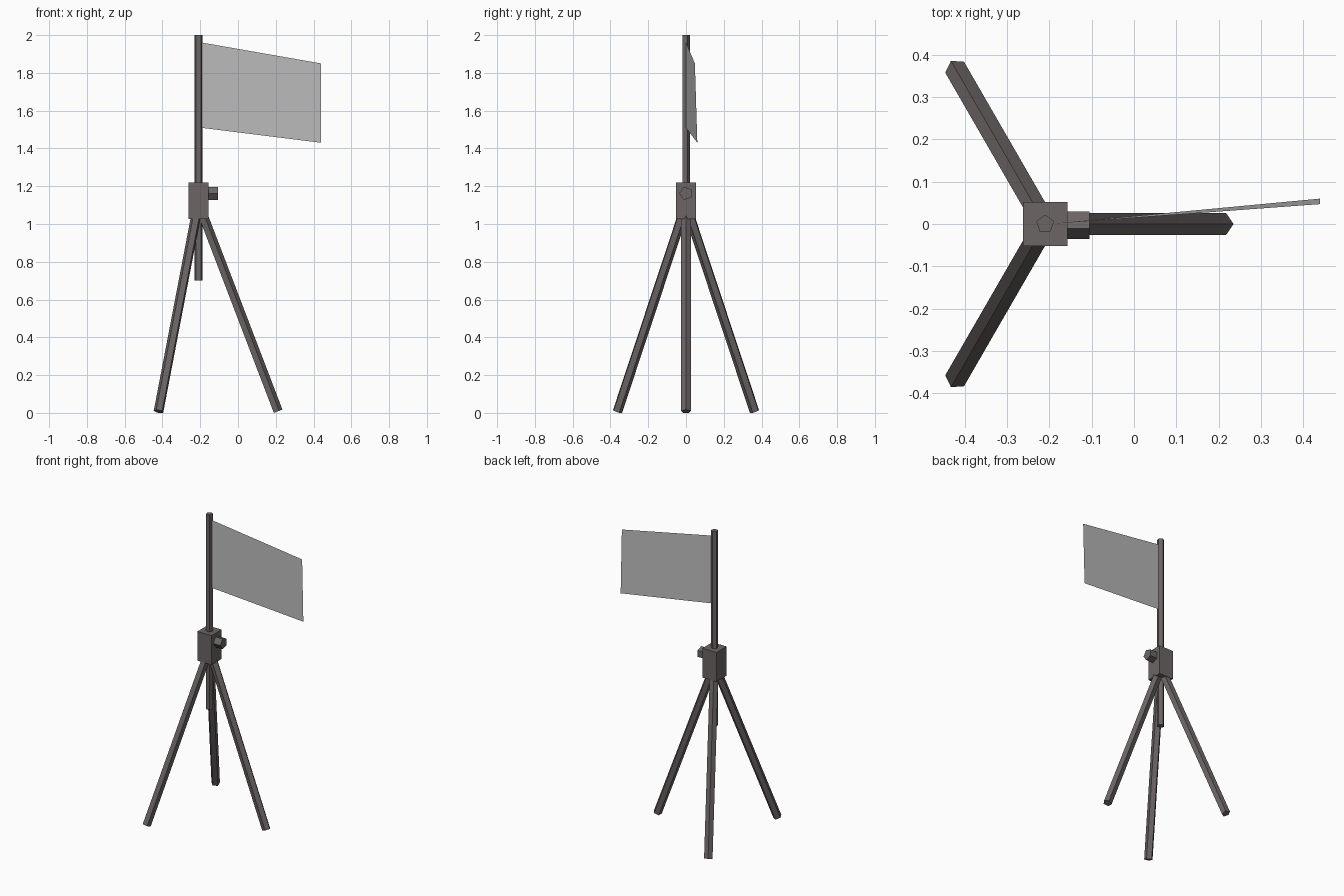
import bpy, bmesh
from math import radians
from mathutils import Vector, Matrix

cube = bpy.data.objects.get("Cube")
if cube:
    bpy.data.objects.remove(cube)


def material(name, rgb):
    mat = bpy.data.materials.new(name)
    mat.use_nodes = True
    mat.diffuse_color = (*rgb, 1)
    mat.node_tree.nodes["Principled BSDF"].inputs["Base Color"].default_value = (*rgb, 1)
    return mat


dark_metal = material("dark warm grey", (0.15, 0.13, 0.13))
cloth = material("light grey cloth", (0.52, 0.52, 0.52))


def add_object(name, bm, mat):
    mesh = bpy.data.meshes.new(name)
    bm.to_mesh(mesh)
    bm.free()
    mesh.materials.append(mat)
    obj = bpy.data.objects.new(name, mesh)
    bpy.context.collection.objects.link(obj)
    return obj


def rod(name, start, end, radius, corner):
    """Five-sided rod from start to end, with one edge facing the corner direction."""
    start, end = Vector(start), Vector(end)
    z = (end - start).normalized()
    corner = Vector(corner)
    y = (corner - z * corner.dot(z)).normalized()
    x = y.cross(z)
    frame = Matrix((x, y, z)).transposed().to_4x4()
    bm = bmesh.new()
    bmesh.ops.create_cone(bm, cap_ends=True, segments=5, radius1=radius, radius2=radius,
                          depth=(end - start).length,
                          matrix=Matrix.Translation((start + end) / 2) @ frame)
    return add_object(name, bm, dark_metal)


AXIS = -0.21  # x position of the pole

# Pole
rod("pole", (AXIS, 0, 0.70), (AXIS, 0, 2.0), 0.022, (0, 1, 0))

# Clamp block and its tightening knob
bm = bmesh.new()
bmesh.ops.create_cube(bm, size=1, matrix=Matrix.Translation((AXIS, 0, 1.123))
                      @ Matrix.Diagonal((0.105, 0.105, 0.195, 1)))
add_object("clamp_block", bm, dark_metal)
rod("clamp_knob", (AXIS, 0, 1.162), (-0.105, 0, 1.162), 0.036, (0, -1, 0))

# Three splayed legs
for name, angle in (("left_leg", 0), ("back_right_leg", 120), ("front_right_leg", 240)):
    out = Matrix.Rotation(radians(angle), 3, "Z") @ Vector((1, 0, 0))
    top = Vector((AXIS, 0, 1.09)) + out * 0.006
    foot = Vector((AXIS, 0, 0.008)) + out * 0.42
    rod(name, top, foot, 0.027, out)

# Flag: a thin, slightly twisted sheet
bm = bmesh.new()
corners = [(-0.20, 0, 1.51), (0.44, 0.06, 1.43), (0.44, 0.047, 1.85), (-0.20, 0, 1.962)]
bm.faces.new([bm.verts.new(c) for c in corners])
add_object("flag", bm, cloth)
